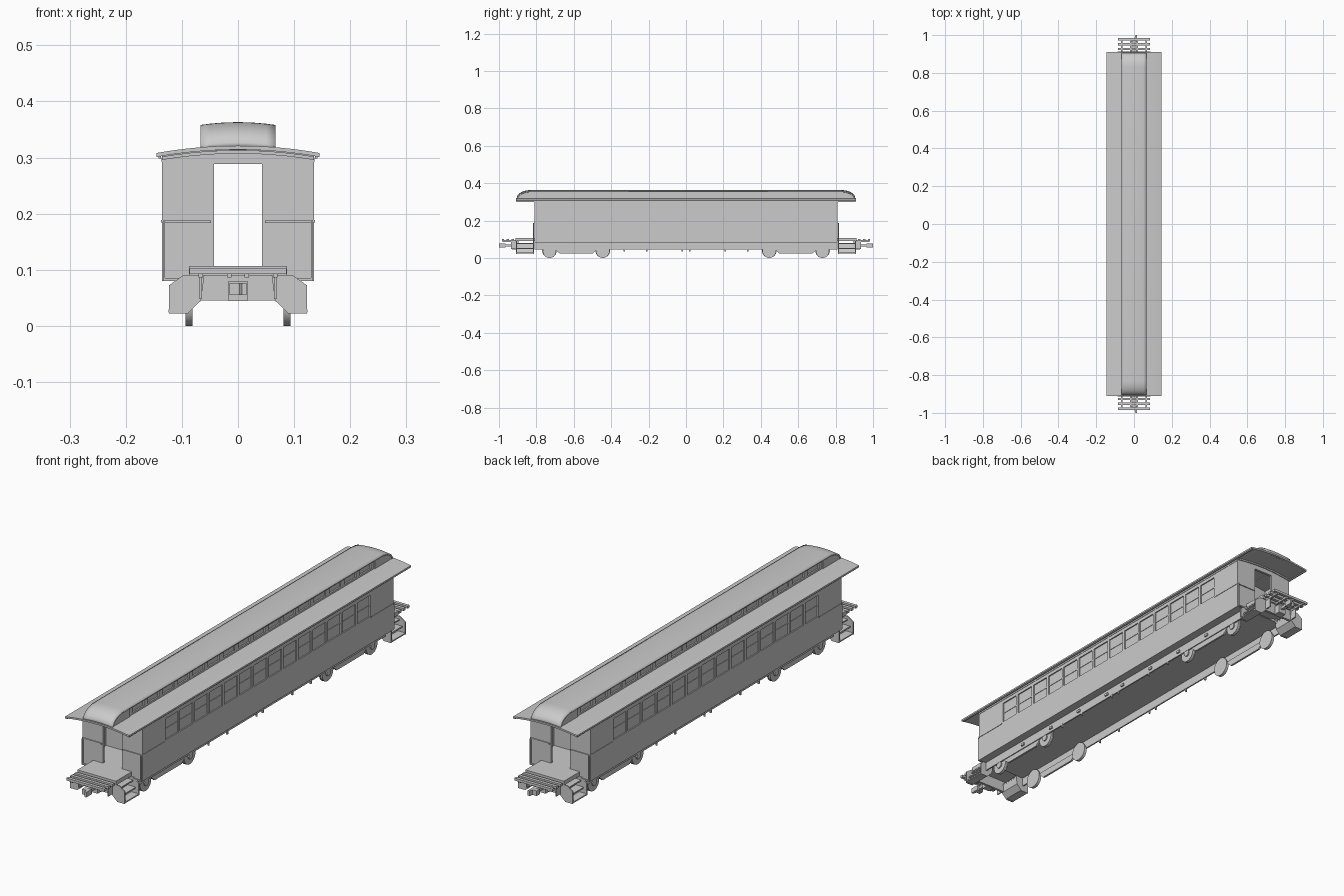
import bpy, bmesh, math

if "Cube" in bpy.data.objects:
    bpy.data.objects.remove(bpy.data.objects["Cube"])

parts = {}


def bm_of(name):
    return parts.setdefault(name, bmesh.new())


def prism(name, pts, axis, a, b, mx=False, my=False):
    """Extrude a 2D profile along an axis from a to b, optionally mirrored in x / y."""
    bm = bm_of(name)
    place = {'x': lambda p, t: (t, p[0], p[1]),
             'y': lambda p, t: (p[0], t, p[1]),
             'z': lambda p, t: (p[0], p[1], t)}[axis]
    for sx in ((1, -1) if mx else (1,)):
        for sy in ((1, -1) if my else (1,)):
            rings = []
            for t in (a, b):
                ring = []
                for p in pts:
                    x, y, z = place(p, t)
                    ring.append(bm.verts.new((x * sx, y * sy, z)))
                rings.append(ring)
            lo, hi = rings
            bm.faces.new(lo)
            bm.faces.new(hi[::-1])
            n = len(pts)
            for i in range(n):
                j = (i + 1) % n
                bm.faces.new((lo[i], hi[i], hi[j], lo[j]))


def box(name, x0, x1, y0, y1, z0, z1, mx=False, my=False):
    prism(name, [(x0, y0), (x1, y0), (x1, y1), (x0, y1)], 'z', z0, z1, mx, my)


def disc(name, y, z, r, x0, x1, n=24):
    pts = [(y + r * math.cos(2 * math.pi * i / n), z + r * math.sin(2 * math.pi * i / n)) for i in range(n)]
    prism(name, pts, 'x', x0, x1, True, True)


def arc_z(x):
    return 0.321 - 0.013 * (x / 0.145) ** 2


# Side walls with a row of recessed windows
W, PITCH, N = 0.667, 1.334 / 14, 14
box('side_wall', 0.125, 0.135, -0.81, 0.81, 0.08, 0.192, True)
box('side_wall', 0.125, 0.135, -0.81, 0.81, 0.278, 0.304, True)
box('side_wall', 0.125, 0.135, W + 0.005, 0.81, 0.192, 0.278, True, True)
for i in range(N + 1):
    y = -W + i * PITCH
    box('window_post', 0.125, 0.135, y - 0.006, y + 0.006, 0.192, 0.278, True)
box('window_glass', 0.127, 0.130, -W, W, 0.190, 0.280, True)
for i in range(N):
    y = -W + (i + 0.5) * PITCH
    box('window_sash', 0.130, 0.132, y - 0.042, y + 0.042, 0.232, 0.237, True)
box('side_trim', 0.135, 0.1365, -0.81, 0.81, 0.292, 0.300, True)
box('belt_rail', 0.134, 0.137, W, 0.812, 0.184, 0.189, True, True)

# End walls and inner bulkheads around an open doorway
top = [0.135 - 0.27 * i / 10 for i in range(11)]
for name, y0, y1 in (('end_wall', 0.80, 0.81), ('bulkhead', 0.665, 0.672)):
    box(name, 0.043, 0.135, y0, y1, 0.08, 0.288, True, True)
    prism(name, [(-0.135, 0.288), (0.135, 0.288)] + [(x, arc_z(x) - 0.006) for x in top], 'y', y0, y1, False, True)
box('belt_rail', 0.048, 0.136, 0.81, 0.814, 0.183, 0.188, True, True)
prism('end_arch_trim', [(x, arc_z(x) - 0.008) for x in top] + [(x, arc_z(x) - 0.014) for x in top[::-1]],
      'y', 0.81, 0.814, False, True)

# Grab rails on the end corners
box('grab_rail', 0.130, 0.134, 0.812, 0.818, 0.08, 0.186, True, True)
box('grab_rail', 0.096, 0.134, 0.812, 0.818, 0.080, 0.085, True, True)

# Floor
box('floor', -0.134, 0.134, -0.809, 0.809, 0.08, 0.084)
box('floor', -0.125, 0.125, -0.80, 0.80, 0.100, 0.105)

# Lower roof
xs = [0.145 - 0.29 * i / 16 for i in range(17)]
prism('lower_roof', [(x, arc_z(x)) for x in xs] + [(x, arc_z(x) - 0.007) for x in xs[::-1]], 'y', -0.91, 0.91)
box('roof_gutter', 0.137, 0.142, -0.905, 0.905, 0.298, 0.304, True)

# Clerestory with windows
curve = [(0.83 + 0.075 * math.sin(t), 0.043 * (1 - math.cos(t)))
         for t in [math.pi / 2 * k / 10 for k in range(11)]]
prism('clerestory_end', [(0.79, 0.312), (0.79, 0.356)] + [(y - 0.003, 0.356 - d) for y, d in curve],
      'x', -0.065, 0.065, False, True)
box('clerestory_core', -0.056, 0.056, -0.79, 0.79, 0.314, 0.356)
box('clerestory_frame', 0.050, 0.062, -0.79, 0.79, 0.312, 0.326, True)
box('clerestory_frame', 0.050, 0.062, -0.79, 0.79, 0.349, 0.357, True)
for i in range(17):
    y = -0.782 + i * 1.564 / 16
    box('clerestory_frame', 0.050, 0.062, y - 0.012, y + 0.012, 0.326, 0.349, True)

# Clerestory roof: crowned sheet that curves down at both ends
bm = bm_of('clerestory_roof')
stations = [(-y, d) for y, d in curve[::-1]] + curve
grid = []
for y, d in stations:
    grid.append([bm.verts.new((x, y, 0.363 - 0.005 * (x / 0.067) ** 2 - d))
                 for x in [-0.067 + 0.134 * k / 8 for k in range(9)]])
for r0, r1 in zip(grid, grid[1:]):
    for k in range(8):
        bm.faces.new((r0[k], r0[k + 1], r1[k + 1], r1[k]))

# Underframe side sills with small brackets
box('side_sill', 0.094, 0.100, -0.81, 0.81, 0.045, 0.081, True)
for y in (0.05, 0.225, 0.40, 0.575):
    box('sill_bracket', 0.100, 0.106, y - 0.008, y + 0.008, 0.056, 0.066, True, True)
for y in (0.02, 0.21, 0.33):
    box('sill_hanger', 0.095, 0.101, y - 0.003, y + 0.003, 0.034, 0.05, True, True)

# Wheels and truck side frames
for y in (0.445, 0.73):
    disc('wheel', y, 0.036, 0.036, 0.083, 0.094)
    disc('wheel_flange', y, 0.039, 0.039, 0.081, 0.085)
    disc('axle_box', y, 0.036, 0.014, 0.094, 0.099, 12)
prism('truck_frame', [(0.47, 0.05), (0.50, 0.023), (0.675, 0.023), (0.705, 0.05)], 'x', 0.088, 0.096, True, True)

# End platform and steps
box('platform', -0.087, 0.087, 0.80, 0.912, 0.090, 0.107, my=True)
cheek = [(0.06, 0.09), (0.098, 0.09), (0.123, 0.072), (0.123, 0.022), (0.090, 0.022), (0.066, 0.045)]
prism('step_cheek', cheek, 'y', 0.812, 0.817, True, True)
prism('step_cheek', cheek, 'y', 0.903, 0.908, True, True)
for x0, x1, z in ((0.088, 0.124, 0.024), (0.074, 0.110, 0.048), (0.062, 0.098, 0.074)):
    box('step_tread', x0, x1, 0.814, 0.906, z, z + 0.005, True, True)
prism('step_back', [(0.062, 0.079), (0.066, 0.045), (0.088, 0.024), (0.092, 0.027), (0.071, 0.049), (0.067, 0.079)],
      'y', 0.814, 0.906, True, True)
box('platform_apron', -0.07, 0.07, 0.895, 0.905, 0.045, 0.091, my=True)

# Buffer bars and coupler
for y in (0.920, 0.946, 0.972):
    box('buffer_bar', -0.086, 0.086, y, y + 0.013, 0.092, 0.102, my=True)
for x in (0.012, 0.062):
    box('buffer_beam', x, x + 0.008, 0.90, 0.982, 0.086, 0.096, True, True)
box('buffer_stem', 0.064, 0.069, 0.905, 0.935, 0.048, 0.088, True, True)
box('coupler_pocket', -0.017, 0.017, 0.90, 0.93, 0.044, 0.08, my=True)
box('coupler_shank', -0.007, 0.007, 0.92, 0.975, 0.060, 0.072, my=True)
prism('coupler_head', [(-0.015, 0.965), (0.015, 0.965), (0.015, 1.0), (0.007, 1.0), (0.003, 0.985), (-0.015, 0.985)],
      'z', 0.055, 0.076, False, True)

# Turn every collected part into an object
for name, bm in parts.items():
    bmesh.ops.recalc_face_normals(bm, faces=bm.faces)
    if name == 'clerestory_roof' and sum(f.normal.z for f in bm.faces) < 0:
        bmesh.ops.reverse_faces(bm, faces=bm.faces)
    me = bpy.data.meshes.new(name)
    bm.to_mesh(me)
    bm.free()
    ob = bpy.data.objects.new(name, me)
    bpy.context.collection.objects.link(ob)
    if name == 'clerestory_roof':
        mod = ob.modifiers.new('thickness', 'SOLIDIFY')
        mod.thickness = 0.006
        mod.offset = -1
    if name in ('clerestory_roof', 'lower_roof', 'wheel', 'wheel_flange', 'clerestory_end'):
        bpy.context.view_layer.objects.active = ob
        ob.select_set(True)
        bpy.ops.object.shade_smooth_by_angle(angle=math.radians(30))
        ob.select_set(False)
